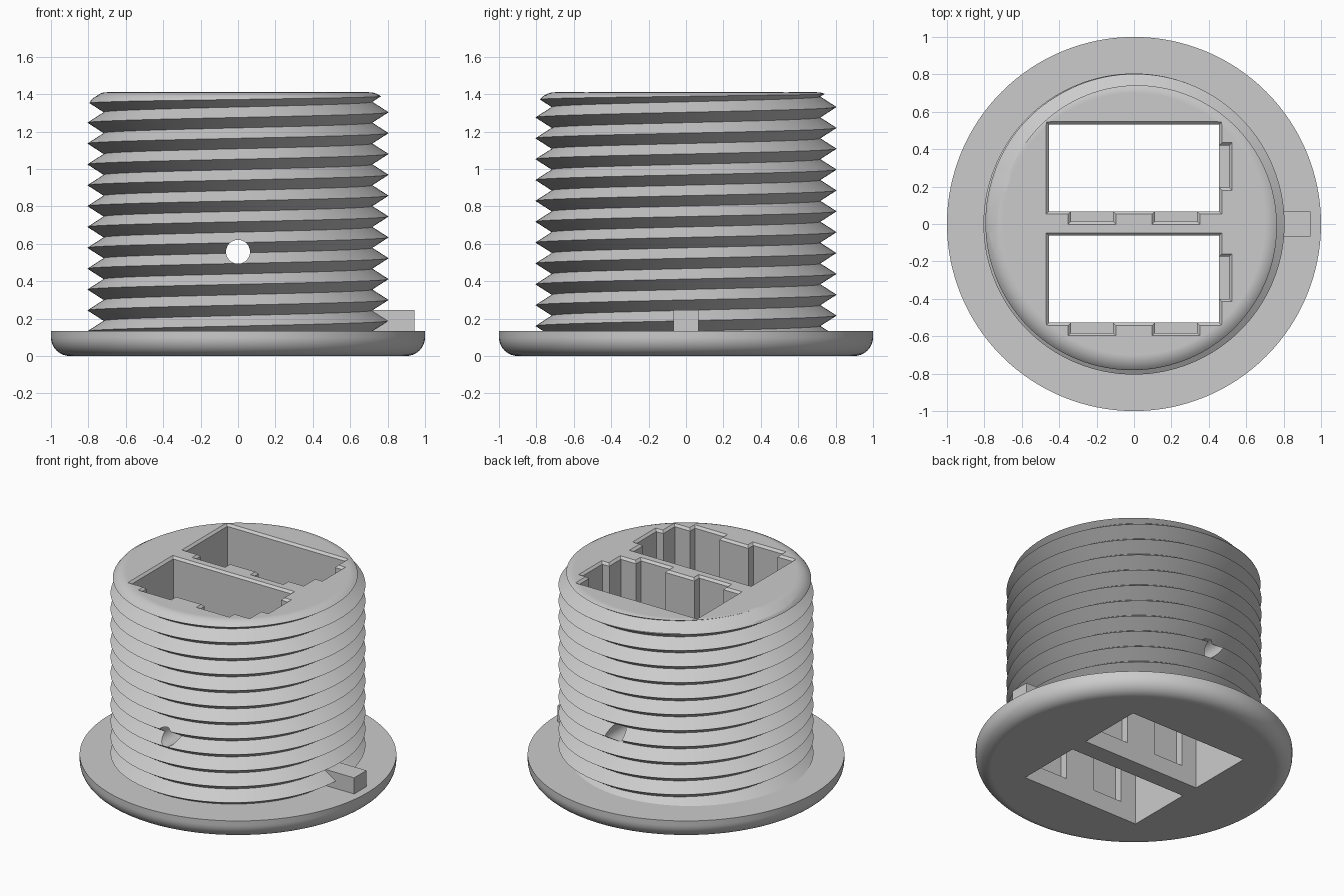
import bpy, bmesh, math
from math import sin, cos, pi, tau

cube = bpy.data.objects.get("Cube")
if cube:
    bpy.data.objects.remove(cube, do_unlink=True)

TOP = 1.41
SEG = 128

grey = bpy.data.materials.new("light_grey")
grey.use_nodes = True
colour = (0.6, 0.6, 0.6, 1)
grey.diffuse_color = colour
grey.node_tree.nodes["Principled BSDF"].inputs["Base Color"].default_value = colour


def finish(name, bm):
    bmesh.ops.recalc_face_normals(bm, faces=bm.faces)
    mesh = bpy.data.meshes.new(name)
    bm.to_mesh(mesh)
    bm.free()
    mesh.materials.append(grey)
    obj = bpy.data.objects.new(name, mesh)
    bpy.context.collection.objects.link(obj)
    return obj


def loft(name, rings):
    """Closed solid through a stack of equal-length point loops."""
    bm = bmesh.new()
    loops = [[bm.verts.new(p) for p in ring] for ring in rings]
    n = len(loops[0])
    for a, b in zip(loops, loops[1:]):
        for i in range(n):
            j = (i + 1) % n
            bm.faces.new((a[i], a[j], b[j], b[i]))
    bm.faces.new(loops[0][::-1])
    bm.faces.new(loops[-1])
    return finish(name, bm)


def lathe(name, profile):
    return loft(name, [[(r * cos(tau * i / SEG), r * sin(tau * i / SEG), z)
                        for i in range(SEG)] for r, z in profile])


def block(name, x, y, levels):
    """Rectangular prism; each level is (height, outward growth)."""
    return loft(name, [[(x[0] - g, y[0] - g, z), (x[1] + g, y[0] - g, z),
                        (x[1] + g, y[1] + g, z), (x[0] - g, y[1] + g, z)]
                       for z, g in levels])


def combine(target, tool, operation):
    mod = target.modifiers.new("combine", 'BOOLEAN')
    mod.operation = operation
    mod.solver = 'EXACT'
    mod.object = tool
    bpy.context.view_layer.objects.active = target
    bpy.ops.object.modifier_apply(modifier=mod.name)
    bpy.data.objects.remove(tool, do_unlink=True)


def thread(name, root, crest, pitch, start, turns):
    """Solid helical screw, V-shaped thread, closed by fans at both ends."""
    bm = bmesh.new()

    def helix(radius, z, count):
        return [bm.verts.new((radius * cos(tau * i / SEG), radius * sin(tau * i / SEG),
                              z + pitch * i / SEG)) for i in range(count)]
    last = turns * SEG
    R = helix(root, start - pitch / 2, last + SEG + 1)
    C = helix(crest, start, last + 1)
    for i in range(last):
        bm.faces.new((R[i], R[i + 1], C[i + 1], C[i]))
        bm.faces.new((C[i], C[i + 1], R[i + 1 + SEG], R[i + SEG]))
    for first, z in ((0, start - pitch), (last, start + pitch * (turns + 1))):
        hub = bm.verts.new((0, 0, z))
        rim = R[first:first + SEG + 1] + [C[first]]
        for a, b in zip(rim, rim[1:] + rim[:1]):
            bm.faces.new((hub, a, b))
    return finish(name, bm)


# Threaded barrel, trimmed to a rounded top
PITCH = 0.1115
body = thread("threaded_housing", 0.718, 0.805, PITCH, 0.188 - 2 * PITCH, 15)
ROUND = 0.107
arc = [(0.70 + ROUND * cos(a * pi / 16), TOP - ROUND + ROUND * sin(a * pi / 16))
       for a in range(9)]
combine(body, lathe("trim", [(0.85, 0.06), (0.85, 1.2)] + arc), 'INTERSECT')

# Flange with a rounded lower edge
lower = [(0.9 + 0.1 * sin(a * pi / 20), 0.1 - 0.1 * cos(a * pi / 20)) for a in range(11)]
combine(body, lathe("flange", lower + [(1.0, 0.134)]), 'UNION')

# Locating key beside the barrel
combine(body, block("key", (0.65, 0.943), (-0.068, 0.068), [(0.1, 0), (0.246, 0)]), 'UNION')

# Two sockets with keyed slots and bevelled rims
BEVEL = 0.015
RIM = [(TOP - BEVEL, 0), (TOP + 0.02, BEVEL + 0.02)]
for yc in (0.3, -0.295):
    y0, y1 = yc - 0.2325, yc + 0.2325
    combine(body, block("socket", (-0.455, 0.455), (y0, y1), [(-0.1, 0)] + RIM), 'DIFFERENCE')
    slots = [((s - 0.1125, s + 0.1125), (y0 - 0.054, y0 + 0.1)) for s in (-0.2245, 0.2245)]
    slots.append(((0.35, 0.509), (yc - 0.105, yc + 0.12)))
    for x, y in slots:
        combine(body, block("slot", x, y, [(0.12, 0)] + RIM), 'DIFFERENCE')

# Cross hole running front to back
hole = loft("cross_hole", [[(0.064 * cos(tau * i / 40), y, 0.557 + 0.064 * sin(tau * i / 40))
                            for i in range(40)] for y in (-1.2, 1.2)])
combine(body, hole, 'DIFFERENCE')

# Smooth shading with crisp thread and socket edges
bpy.ops.object.select_all(action='DESELECT')
body.select_set(True)
bpy.context.view_layer.objects.active = body
bpy.ops.object.shade_smooth_by_angle(angle=math.radians(30))
weighted = body.modifiers.new("weighted_normals", 'WEIGHTED_NORMAL')
weighted.keep_sharp = True
